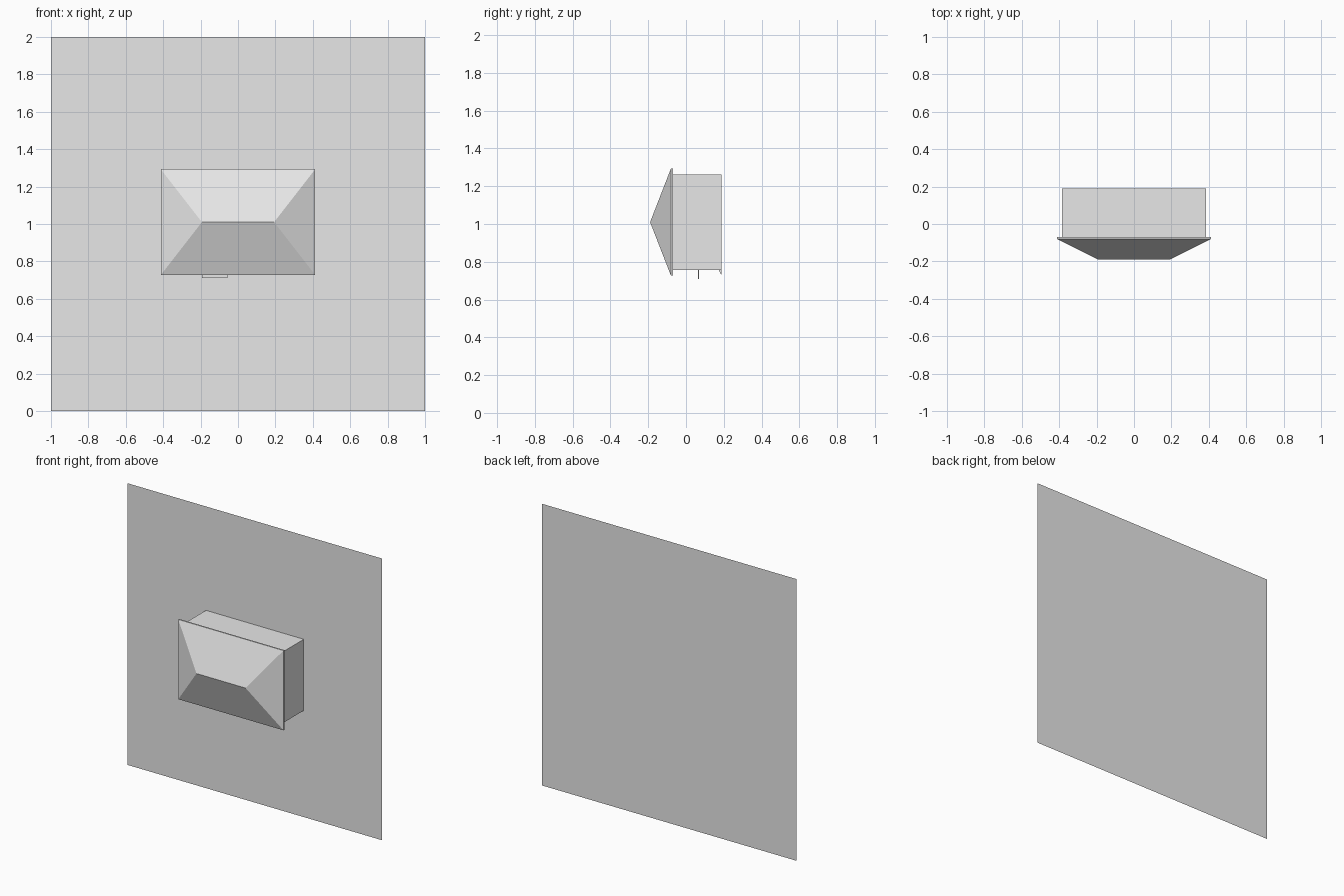
import bpy
import bmesh

default = bpy.data.objects.get("Cube")
if default:
    bpy.data.objects.remove(default, do_unlink=True)

# One plain grey for the whole model
grey = bpy.data.materials.new("light_grey")
grey.use_nodes = True
grey.diffuse_color = (0.8, 0.8, 0.8, 1)
for node in grey.node_tree.nodes:
    if node.type == "BSDF_PRINCIPLED":
        node.inputs["Base Color"].default_value = (0.8, 0.8, 0.8, 1)

MID = 1.01       # height of the building's centre line
GROUND = 0.19    # plane the building stands out from


def finish(name, bm):
    bmesh.ops.recalc_face_normals(bm, faces=bm.faces)
    mesh = bpy.data.meshes.new(name)
    bm.to_mesh(mesh)
    bm.free()
    mesh.materials.append(grey)
    obj = bpy.data.objects.new(name, mesh)
    bpy.context.collection.objects.link(obj)
    return obj


def box_bmesh(x, y, z):
    """Box between the (low, high) pairs on each axis."""
    bm = bmesh.new()
    bmesh.ops.create_cube(bm, size=1)
    for v in bm.verts:
        v.co = [r[0] if c < 0 else r[1] for c, r in zip(v.co, (x, y, z))]
    return bm


def box(name, x, y, z):
    return finish(name, box_bmesh(x, y, z))


# Flat square ground sheet, facing the front
bm = bmesh.new()
corners = [(-1, 0), (1, 0), (1, 2), (-1, 2)]
bm.faces.new([bm.verts.new((x, GROUND, z)) for x, z in corners])
ground = finish("ground_sheet", bm)

# Building walls
box("walls", (-0.384, 0.384), (-0.072, GROUND - 0.001), (MID - 0.253, MID + 0.253))

# Thin eave slab carrying the hipped roof
eave_x, eave_z = (-0.413, 0.413), (MID - 0.283, MID + 0.283)
box("eave_slab", eave_x, (-0.08, -0.07), eave_z)

# Hipped roof: two ends slope up to a short ridge
bm = bmesh.new()
a, b, c, d = [bm.verts.new((x, -0.08, z)) for x, z in
              ((eave_x[0], eave_z[0]), (eave_x[1], eave_z[0]),
               (eave_x[1], eave_z[1]), (eave_x[0], eave_z[1]))]
left, right = [bm.verts.new((x, -GROUND, MID)) for x in (-0.193, 0.193)]
for face in ((a, b, right, left), (c, d, left, right), (b, c, right), (d, a, left)):
    bm.faces.new(face)
finish("hipped_roof", bm)

# Door canopy and sloping doorstep on the lower wall
door_x = (-0.193, -0.055)
box("door_canopy", door_x, (0.063, 0.069), (0.71, 0.758))

bm = bmesh.new()
profile = [(0.172, 0.758), (GROUND - 0.001, 0.758), (GROUND - 0.001, 0.727)]
ends = [[bm.verts.new((x, y, z)) for y, z in profile] for x in door_x]
for end in ends:
    bm.faces.new(end)
for i in range(3):
    j = (i + 1) % 3
    bm.faces.new((ends[0][i], ends[0][j], ends[1][j], ends[1][i]))
finish("doorstep", bm)
